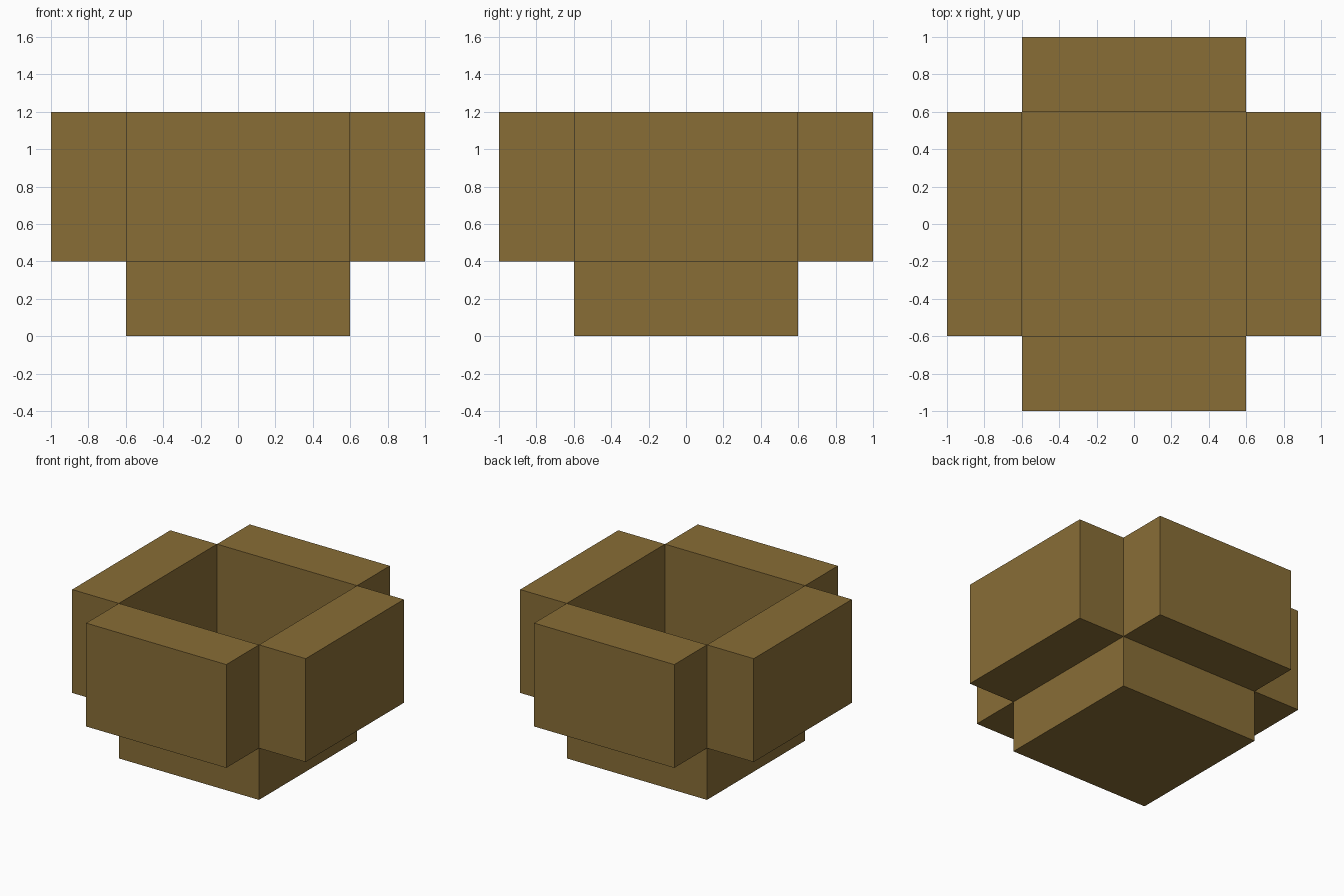
import bpy

cube = bpy.data.objects.get("Cube")
if cube:
    bpy.data.objects.remove(cube, do_unlink=True)

# Single flat brown
COLOUR = (0.25, 0.155, 0.037, 1.0)
brown = bpy.data.materials.new("brown")
brown.use_nodes = True
brown.diffuse_color = COLOUR
bsdf = brown.node_tree.nodes["Principled BSDF"]
bsdf.inputs["Base Color"].default_value = COLOUR
bsdf.inputs["Roughness"].default_value = 0.9

INNER, OUTER = 0.6, 1.0     # half widths of the cavity and of the whole
FLOOR, TOP = 0.4, 1.2       # heights of the cavity floor and the rim


def box(name, low, high):
    """Flat-shaded box between two corners."""
    centre = [(a + b) / 2 for a, b in zip(low, high)]
    bpy.ops.mesh.primitive_cube_add(size=1, location=centre)
    obj = bpy.context.object
    obj.name = name
    obj.scale = [b - a for a, b in zip(low, high)]
    bpy.ops.object.transform_apply(location=False, rotation=False, scale=True)
    obj.data.materials.append(brown)
    return obj


# Square base slab, whose top is the floor of the open cavity
box("base", (-INNER, -INNER, 0), (INNER, INNER, FLOOR))

# Four thick walls around the cavity, leaving the corners notched
for side, s in (("right", -1), ("left", 1)):
    x0, x1 = sorted((s * INNER, s * OUTER))
    box(side + "_wall", (x0, -INNER, FLOOR), (x1, INNER, TOP))
for side, s in (("front", -1), ("back", 1)):
    y0, y1 = sorted((s * INNER, s * OUTER))
    box(side + "_wall", (-INNER, y0, FLOOR), (INNER, y1, TOP))
